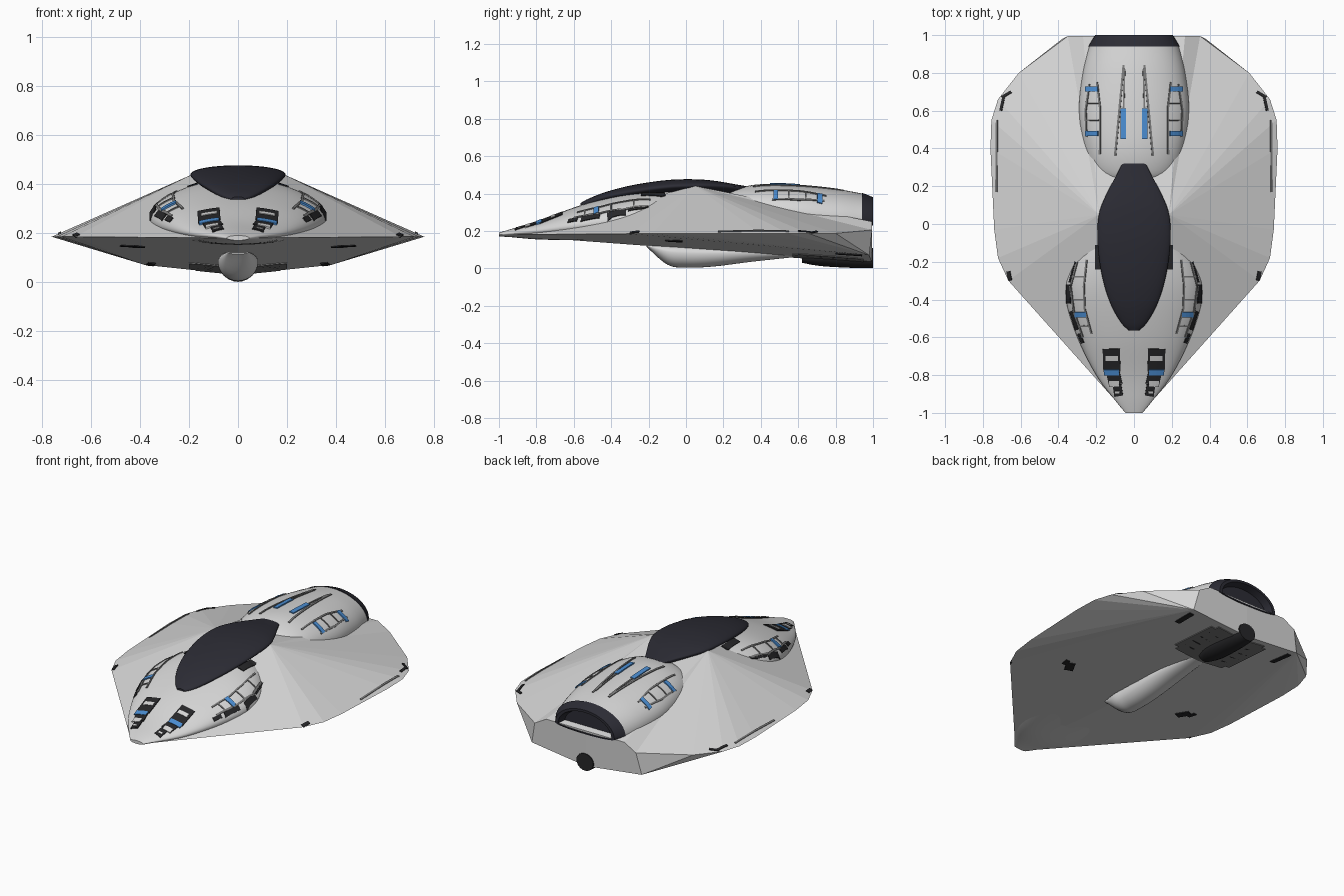
import bpy, bmesh, math
from mathutils import Vector
from mathutils.bvhtree import BVHTree

if "Cube" in bpy.data.objects:
    bpy.data.objects.remove(bpy.data.objects["Cube"])


def material(name, r, g, b):
    m = bpy.data.materials.new(name)
    m.use_nodes = True
    m.diffuse_color = (r, g, b, 1)
    m.node_tree.nodes["Principled BSDF"].inputs["Base Color"].default_value = (r, g, b, 1)
    return m


white = material("hull_white", 0.68, 0.68, 0.68)
dark = material("canopy_dark", 0.025, 0.025, 0.035)
trim = material("trim_black", 0.02, 0.02, 0.022)
blue = material("marker_blue", 0.07, 0.27, 0.65)
grey = material("panel_grey", 0.2, 0.2, 0.2)


def finish(bm, name, mat, smooth=False):
    mesh = bpy.data.meshes.new(name)
    bm.to_mesh(mesh)
    bm.free()
    mesh.materials.append(mat)
    ob = bpy.data.objects.new(name, mesh)
    bpy.context.collection.objects.link(ob)
    if smooth:
        bpy.ops.object.select_all(action='DESELECT')
        ob.select_set(True)
        bpy.context.view_layer.objects.active = ob
        bpy.ops.object.shade_smooth_by_angle(angle=math.radians(40))
    return ob


def spline(rows, steps):
    """Catmull-Rom resampling of cross-section rows."""
    rows = [Vector(r) for r in rows]
    out = []
    for i in range(len(rows) - 1):
        p1, p2 = rows[i], rows[i + 1]
        p0, p3 = rows[max(i - 1, 0)], rows[min(i + 2, len(rows) - 1)]
        for k in range(steps):
            t = k / steps
            out.append(p1 + (p2 - p0) * t / 2
                       + (p0 * 2 - p1 * 5 + p2 * 4 - p3) * t * t / 2
                       + (p1 * 3 - p0 - p2 * 3 + p3) * t ** 3 / 2)
    return out + [rows[-1]]


surfaces = []


def loft(name, rows, mat, steps=6, sides=48, keep=False):
    """Skin oval sections: y, half width, centre z, upper radius, lower radius."""
    bm = bmesh.new()
    rings = []
    for y, w, zc, up, down in (spline(rows, steps) if steps else rows):
        ring = []
        for k in range(sides):
            a = math.tau * k / sides
            s = math.sin(a)
            ring.append(bm.verts.new((w * math.cos(a), y, zc + s * (up if s > 0 else down))))
        rings.append(ring)
    for a, b in zip(rings, rings[1:]):
        for k in range(sides):
            j = (k + 1) % sides
            bm.faces.new((a[k], a[j], b[j], b[k]))
    bm.faces.new(rings[0])
    bm.faces.new(rings[-1])
    bmesh.ops.recalc_face_normals(bm, faces=bm.faces)
    if keep:
        surfaces.append(BVHTree.FromBMesh(bm))
    return finish(bm, name, mat, True)


# Faceted hull: upper fan from a shoulder point, lower fan from a rear corner
bm = bmesh.new()
rim = [(.04, -1, .18), (.665, -.3, .185), (.72, -.18, .185), (.74, -.03, .185), (.76, .4, .185),
       (.755, .55, .185), (.72, .66, .185), (.61, .8, .187), (.35, .995, .205)]
rim = [bm.verts.new(p) for p in rim]
top, mid, nose, notch, rear, corner, keel = [bm.verts.new(p) for p in (
    (.185, .05, .44), (0, .05, .44), (0, -1, .18), (.27, .995, .25),
    (0, .995, .25), (.38, .98, .07), (0, .995, .03))]
for a, b in zip(rim, rim[1:]):
    bm.faces.new((top, a, b))
    bm.faces.new((corner, b, a))
for loop in ((top, rim[-1], notch), (top, notch, rear, mid), (top, mid, nose, rim[0]),
             (rim[-1], corner, keel, rear, notch), (keel, corner, rim[0], nose)):
    bm.faces.new(loop)
bmesh.ops.mirror(bm, geom=bm.verts[:] + bm.edges[:] + bm.faces[:], axis='X', merge_dist=.0005)
bmesh.ops.recalc_face_normals(bm, faces=bm.faces)
surfaces.append(BVHTree.FromBMesh(bm))
finish(bm, "hull", white)

# Smooth bodies
loft("nose_body", [(-1, .045, .18, .01, .01), (-.94, .095, .187, .022, .02),
                   (-.8, .2, .2, .05, .045), (-.6, .3, .225, .1, .075), (-.4, .36, .25, .135, .105),
                   (-.25, .345, .27, .145, .13), (-.1, .26, .28, .15, .14), (.05, .13, .3, .12, .1)],
     white, keep=True)
loft("rear_nacelle", [(.21, .1, .33, .06, .05), (.27, .21, .325, .1, .1), (.4, .265, .31, .14, .1),
                      (.6, .292, .29, .155, .1), (.8, .272, .265, .16, .08),
                      (.94, .238, .25, .15, .03)], white, keep=True)
loft("canopy", [(-.565, .025, .34, .008, .02), (-.52, .07, .355, .018, .03),
                (-.42, .125, .385, .026, .035), (-.28, .168, .412, .034, .04),
                (-.1, .193, .435, .037, .04), (.05, .186, .442, .034, .04),
                (.16, .145, .441, .026, .04), (.26, .092, .436, .014, .04),
                (.32, .062, .43, .01, .04)], dark)
loft("engine_nozzle", [(.94, .242, .25, .154, .02), (.97, .225, .25, .143, .02),
                       (1, .205, .25, .13, .02), (1, .185, .25, .115, .012),
                       (.955, .17, .25, .105, .01)], dark, steps=0)
loft("belly_pod", [(-.21, .04, .122, .01, .008), (-.1, .078, .09, .04, .07), (0, .082, .08, .05, .076),
                   (.15, .08, .08, .04, .07), (.35, .072, .085, .03, .05), (.58, .05, .08, .02, .02)],
     white)
loft("lower_exhaust", [(.62, .04, .06, .03, .03), (.72, .07, .062, .05, .05), (.9, .07, .06, .05, .058),
                       (1, .058, .058, .05, .056)], trim, steps=3, sides=24)


def project(x, y, side):
    """Place a point just off the outermost skin."""
    best = None
    for tree in surfaces:
        hit = tree.ray_cast(Vector((x, y, side * 2)), Vector((0, 0, -side)))
        if hit[0] and (best is None or hit[0].z * side > best[0].z * side):
            best = hit
    if best is None:
        return Vector((x, y, .185))
    n = best[1] if best[1].z * side > 0 else -best[1]
    return best[0] + n * .005


def plates(name, strips, mat, side=1):
    """Mirrored thin strips that follow the skin: each is (width, point, point, ...)."""
    bm = bmesh.new()
    for sx in (1, -1):
        for width, *path in strips:
            pts = [Vector(path[0])]
            for a, b in zip(path, path[1:]):
                a, b = Vector(a), Vector(b)
                n = max(1, math.ceil((b - a).length / .025))
                pts += [a.lerp(b, k / n) for k in range(1, n + 1)]
            cols = max(1, math.ceil(width / .025))
            grid = []
            for i, p in enumerate(pts):
                d = (pts[min(i + 1, len(pts) - 1)] - pts[max(i - 1, 0)]).normalized()
                across = Vector((-d.y, d.x)) * width
                row = [p + across * (k / cols - .5) for k in range(cols + 1)]
                grid.append([bm.verts.new(project(q.x * sx, q.y, side)) for q in row])
            for a, b in zip(grid, grid[1:]):
                for k in range(cols):
                    f = bm.faces.new((a[k], a[k + 1], b[k + 1], b[k]))
                    f.normal_update()
                    if f.normal.z * side < 0:
                        f.normal_flip()
    ob = finish(bm, name, mat)
    mod = ob.modifiers.new("thickness", 'SOLIDIFY')
    mod.thickness = .007
    mod.offset = -1


def bars(x0, x1, ys, width):
    return [(width, (x0, y), (x1, y)) for y in ys]


# Nose vents: dark inset, white steps and a blue marker
plates("nose_vents", [(.09, (.12, -.66), (.116, -.78)), (.07, (.112, -.78), (.096, -.85)),
                      (.045, (.09, -.85), (.08, -.91))], trim)
surfaces_base = surfaces[:]


def raised(name, strips, mat):
    """Strips laid over another plate."""
    plates(name, strips, mat)
    for v in bpy.data.objects[name].data.vertices:
        v.co.z += .003


raised("nose_vent_steps", bars(.085, .15, (-.71,), .025) + bars(.08, .132, (-.845,), .03)
       + bars(.075, .1, (-.89,), .012), white)
raised("nose_vent_markers", bars(.078, .158, (-.785,), .03), blue)

# Shoulder vents
inner = ((.25, -.19), (.265, -.33), (.26, -.45), (.225, -.58))
outer = ((.3, -.2), (.335, -.33), (.318, -.46), (.27, -.6))
plates("shoulder_vent_lines", [(.009, *inner), (.009, *outer)]
       + bars(.26, .33, (-.28, -.4), .008) + bars(.24, .29, (-.54,), .008), grey)
plates("shoulder_vent_edges", [(.022, (.345, -.32), (.345, -.42)), (.018, (.33, -.46), (.3, -.56)),
                               (.015, (.29, -.58), (.27, -.63)), (.008, (.31, -.2), (.34, -.31))], trim)
raised("shoulder_markers", bars(.252, .312, (-.48,), .026), blue)
plates("canopy_tabs", [(.04, (.185, -.24), (.185, -.11))], trim)

# Nacelle panel lines and markers
plates("nacelle_panel_lines", [(.011, (.055, .84), (.07, .68), (.1, .36)),
                               (.009, (.05, .82), (.055, .6)),
                               (.009, (.195, .75), (.18, .62), (.18, .37)),
                               (.008, (.235, .74), (.255, .6), (.25, .46))]
       + bars(.185, .25, (.55, .64), .007), grey)
raised("nacelle_top_markers", [(.028, (.056, .45), (.056, .61))], blue)
raised("nacelle_side_markers", bars(.19, .255, (.715, .48), .026), blue)

# Wing edge fittings
plates("wing_edge_grooves", [(.01, (.728, .17), (.725, .55))], grey)
plates("wing_tip_fittings", [(.02, (.655, -.3), (.665, -.25)), (.014, (.65, .7), (.7, .67)),
                             (.014, (.69, .67), (.705, .6))], trim)

# Underside fittings
plates("belly_hatches", [(.05, (.4, -.1), (.44, -.03)), (.025, (.46, -.07), (.47, -.02))], trim, -1)
plates("belly_slits", [(.03, (.35, .8), (.36, .94))], trim, -1)
plates("exhaust_bay", [(.17, (.085, .57), (.085, .95)), (.03, (.185, .6), (.185, .92))], grey, -1)
plates("exhaust_bay_grilles", [(.012, (.1, y), (.17, y)) for y in (.65, .72, .79, .86)], trim, -1)
